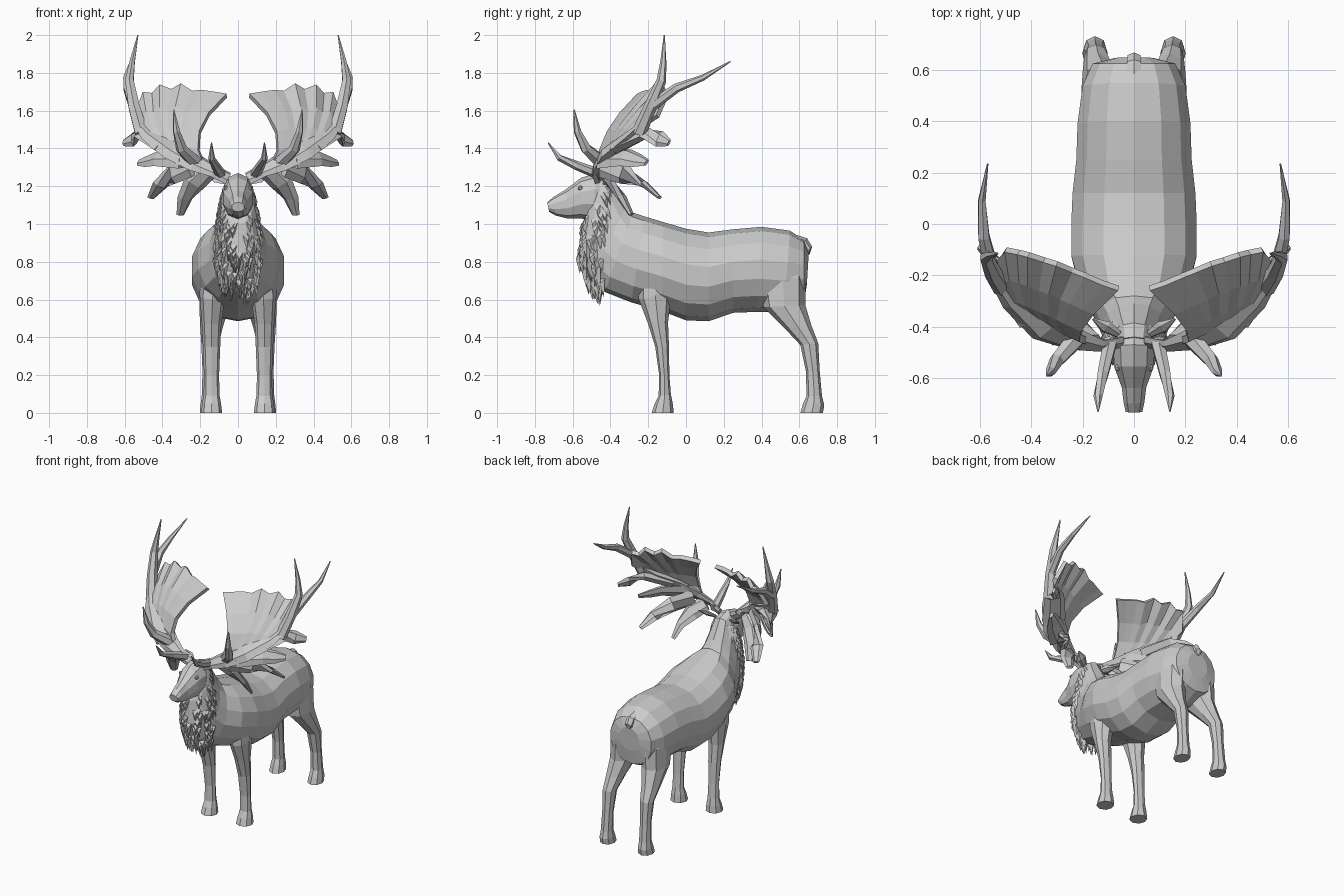
import bpy, bmesh, math, random
from mathutils import Vector as V

random.seed(4)

def finish(name, bm, mirror=False):
    bmesh.ops.recalc_face_normals(bm, faces=bm.faces)
    me = bpy.data.meshes.new(name)
    bm.to_mesh(me)
    bm.free()
    ob = bpy.data.objects.new(name, me)
    bpy.context.collection.objects.link(ob)
    if mirror:
        ob.modifiers.new("mirror", 'MIRROR').use_mirror_merge = False
    return ob

def skin(bm, rings):
    rows = [[bm.verts.new(p) for p in r] for r in rings]
    n = len(rows[0])
    for a, b in zip(rows, rows[1:]):
        for i in range(n):
            bm.faces.new((a[i], a[(i + 1) % n], b[(i + 1) % n], b[i]))
    bm.faces.new(rows[0])
    bm.faces.new(rows[-1])

# section = (centre x, y1, z1, y2, z2, half width): ellipse between two profile points
def point(s, a):
    x, y1, z1, y2, z2, w = s
    c, k = math.cos(a) / 2, math.sin(a)
    k = math.copysign(abs(k) ** 0.9, k)
    return V((x + w * k, (y1 + y2) / 2 + (y1 - y2) * c, (z1 + z2) / 2 + (z1 - z2) * c))

def loft(name, sections, n, mirror=False):
    bm = bmesh.new()
    skin(bm, [[point(s, math.tau * i / n) for i in range(n)] for s in sections])
    return finish(name, bm, mirror)

# tapered tube along a path, optionally flattened
def tine(name, path, radii, flat=1.0, n=6):
    bm = bmesh.new()
    pts = [V(p) for p in path]
    rings = []
    for i, p in enumerate(pts):
        t = (pts[min(i + 1, len(pts) - 1)] - pts[max(i - 1, 0)]).normalized()
        u = t.cross(V((-0.45, -0.8, 0.35))).normalized()
        v = t.cross(u)
        rings.append([p + radii[i] * (math.cos(math.tau * k / n) * u +
                      flat * math.sin(math.tau * k / n) * v) for k in range(n)])
    skin(bm, rings)
    return finish(name, bm, True)

# torso and neck
torso = [
    (0, .65, .85, .64, .68, .08), (0, .625, .915, .625, .58, .165), (0, .55, .965, .52, .53, .205),
    (0, .40, .985, .38, .535, .225), (0, .25, .972, .25, .53, .23), (0, .12, .955, .12, .485, .245),
    (0, 0, .975, 0, .49, .25), (0, -.12, 1.01, -.13, .54, .25), (0, -.22, 1.04, -.29, .585, .215)]
neck = [
    (0, -.28, 1.06, -.43, .64, .155), (0, -.31, 1.11, -.51, .70, .128),
    (0, -.35, 1.18, -.565, .84, .108), (0, -.385, 1.24, -.55, 1.0, .088), (0, -.44, 1.26, -.53, 1.05, .075)]
loft("body", torso + neck, 14)

# head
loft("head", [
    (0, -.39, 1.23, -.44, 1.04, .065), (0, -.47, 1.27, -.50, 1.02, .085),
    (0, -.555, 1.245, -.56, 1.03, .08), (0, -.64, 1.18, -.63, 1.03, .05),
    (0, -.70, 1.145, -.69, 1.045, .042), (0, -.735, 1.115, -.725, 1.065, .034)], 10)

# eyes
bm = bmesh.new()
bmesh.ops.create_icosphere(bm, subdivisions=1, radius=.015)
bmesh.ops.translate(bm, verts=bm.verts, vec=(.062, -.56, 1.19))
finish("eye", bm, True)

# ears
tine("ear", [(.06, -.43, 1.22), (.11, -.40, 1.24), (.16, -.37, 1.26)], [.018, .032, .005], .45)

# legs
loft("front_leg", [
    (.12, -.26, .80, -.06, .80, .08), (.135, -.25, .60, -.075, .64, .068),
    (.14, -.20, .47, -.095, .48, .052), (.14, -.163, .35, -.09, .35, .046),
    (.14, -.142, .20, -.088, .20, .04), (.14, -.145, .09, -.08, .10, .042),
    (.14, -.165, .05, -.07, .05, .05), (.14, -.182, 0, -.065, 0, .056)], 8, True)
loft("hind_leg", [
    (.09, .44, .86, .58, .86, .05), (.115, .39, .70, .633, .72, .088),
    (.125, .41, .56, .632, .57, .08), (.14, .52, .45, .665, .46, .06),
    (.148, .605, .36, .70, .37, .046), (.15, .635, .22, .708, .22, .038),
    (.152, .638, .09, .72, .09, .04), (.152, .62, .05, .732, .04, .046),
    (.152, .605, 0, .725, 0, .05)], 8, True)

# tail
loft("tail", [(0, .56, .95, .58, .91, .03), (0, .64, .925, .61, .87, .032),
              (0, .668, .88, .63, .84, .028), (0, .655, .84, .64, .835, .01)], 6)

# shaggy mane: wedge tufts over the neck, narrowing to a point on the chest
bm = bmesh.new()
for k in range(170):
    t = random.uniform(.35, 3.2)
    i = int(t)
    a = math.pi + random.uniform(-1, 1) * (.4 + .75 * t)
    root = point(neck[i], a).lerp(point(neck[i + 1], a), t - i)
    out = root - (point(neck[i], 0) + point(neck[i], math.pi)) / 2
    out = V((out.x, out.y, 0)).normalized()
    side = V((-out.y, out.x, 0)) * random.uniform(.012, .02)
    tip = V((root.x * .85, root.y + .025, root.z - random.uniform(.06, .11))) + out * .022
    vs = [bm.verts.new(p) for p in (root - side, root + side, root + out * .018 - V((0, 0, .03)), tip,
                                    root - out * .02)]
    for f in ((0, 2, 1), (0, 3, 2), (1, 2, 3), (0, 4, 3), (1, 3, 4), (0, 1, 4)):
        bm.faces.new([vs[j] for j in f])
finish("mane", bm)

# antler beam
tine("antler_beam", [(.05, -.46, 1.24), (.13, -.475, 1.28), (.22, -.455, 1.32), (.34, -.40, 1.39),
                     (.46, -.29, 1.47), (.53, -.22, 1.54)], [.038, .038, .06, .08, .065, .03], .45)

# antler palm: curved rays from the beam to a scalloped rim
rim = [(.06, -.25, 1.68), (.12, -.23, 1.69), (.19, -.20, 1.70), (.24, -.18, 1.695), (.30, -.155, 1.735),
       (.35, -.14, 1.705), (.41, -.12, 1.73), (.45, -.11, 1.685), (.50, -.10, 1.69), (.54, -.15, 1.57)]
bm = bmesh.new()
rows = []
for i, p in enumerate(rim):
    f = i / (len(rim) - 1)
    base = V((.17, -.46, 1.30)).lerp(V((.36, -.39, 1.35)), f)
    mid = V((.29, -.46, 1.48)).lerp(V((.50, -.33, 1.47)), f)
    rows.append([bm.verts.new(base * (1 - t) ** 2 + mid * 2 * t * (1 - t) + V(p) * t * t)
                 for t in (0, .25, .5, .75, 1)])
for a, b in zip(rows, rows[1:]):
    for j in range(4):
        bm.faces.new((a[j], a[j + 1], b[j + 1], b[j]))
palm = finish("antler_palm", bm)
sol = palm.modifiers.new("thick", 'SOLIDIFY')
sol.thickness, sol.offset = .028, 0
palm.modifiers.new("mirror", 'MIRROR').use_mirror_merge = False

# forward-pointing tines
tine("brow_tine", [(.09, -.45, 1.26), (.12, -.58, 1.31), (.14, -.67, 1.35), (.14, -.73, 1.43)],
     [.03, .024, .018, .003])
tine("front_tine", [(.22, -.44, 1.32), (.30, -.53, 1.40), (.325, -.575, 1.49), (.34, -.592, 1.605)],
     [.04, .03, .02, .003])

# tall forked tines at the outer corner
tine("tall_tine", [(.51, -.25, 1.48), (.55, -.19, 1.62), (.575, -.13, 1.76), (.56, -.12, 1.86), (.53, -.115, 2.0)],
     [.04, .034, .026, .016, .003])
tine("back_tine", [(.55, -.19, 1.62), (.585, -.05, 1.72), (.593, .09, 1.775), (.57, .235, 1.86)],
     [.03, .025, .016, .003])

# broad outer tines fanning out and down from the beam
tine("outer_tine", [(.38, -.36, 1.41), (.50, -.21, 1.48), (.55, -.14, 1.45), (.605, -.09, 1.43)],
     [.08, .065, .045, .02], .45)
tine("middle_tine", [(.28, -.43, 1.35), (.42, -.32, 1.35), (.475, -.26, 1.335), (.525, -.21, 1.325)],
     [.08, .06, .045, .022], .45)
tine("lower_tine", [(.24, -.43, 1.31), (.34, -.33, 1.27), (.41, -.22, 1.21), (.46, -.14, 1.14)],
     [.07, .06, .045, .022], .45)
tine("bottom_tine", [(.16, -.45, 1.28), (.23, -.40, 1.22), (.28, -.34, 1.14), (.305, -.29, 1.05)],
     [.05, .06, .045, .024], .45)
